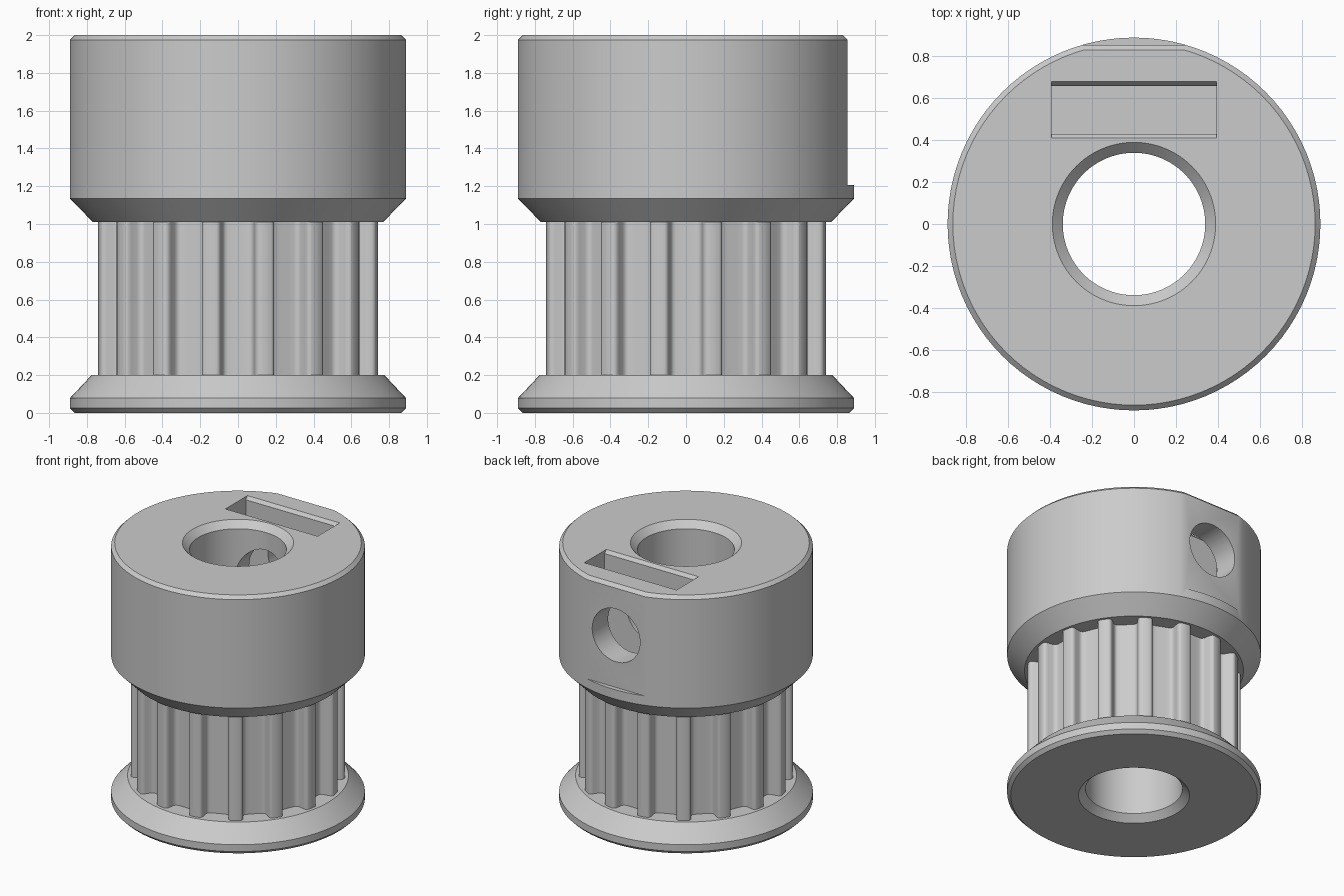
import bpy, bmesh, math

if "Cube" in bpy.data.objects:
    bpy.data.objects.remove(bpy.data.objects["Cube"])

STEPS = 96
TEETH = 16
BORE = 0.34

grey = bpy.data.materials.new("light grey metal")
grey.diffuse_color = (0.6, 0.6, 0.6, 1)
grey.use_nodes = True
grey.node_tree.nodes["Principled BSDF"].inputs["Base Color"].default_value = grey.diffuse_color


def finish(bm, name):
    bmesh.ops.recalc_face_normals(bm, faces=bm.faces[:])
    mesh = bpy.data.meshes.new(name)
    bm.to_mesh(mesh)
    bm.free()
    mesh.materials.append(grey)
    obj = bpy.data.objects.new(name, mesh)
    bpy.context.collection.objects.link(obj)
    return obj


def smooth(obj, degrees=25):
    bpy.ops.object.select_all(action='DESELECT')
    obj.select_set(True)
    bpy.context.view_layer.objects.active = obj
    bpy.ops.object.shade_smooth_by_angle(angle=math.radians(degrees))


def ring(name, profile):
    """Revolve a closed (radius, z) profile around the z axis."""
    bm = bmesh.new()
    loops = []
    for i in range(STEPS):
        a = 2 * math.pi * i / STEPS
        loops.append([bm.verts.new((r * math.cos(a), r * math.sin(a), z)) for r, z in profile])
    n = len(profile)
    for i in range(STEPS):
        p, q = loops[i], loops[(i + 1) % STEPS]
        for j in range(n):
            k = (j + 1) % n
            bm.faces.new((p[j], q[j], q[k], p[k]))
    return finish(bm, name)


def extruded_x(name, profile, half):
    """Extrude a closed (y, z) profile from -half to +half along x."""
    bm = bmesh.new()
    face = bm.faces.new([bm.verts.new((-half, y, z)) for y, z in profile])
    out = bmesh.ops.extrude_face_region(bm, geom=[face])
    verts = [v for v in out["geom"] if isinstance(v, bmesh.types.BMVert)]
    bmesh.ops.translate(bm, verts=verts, vec=(2 * half, 0, 0))
    return finish(bm, name)


def cut(target, cutter):
    cutter.hide_render = True
    bpy.context.view_layer.objects.active = target
    mod = target.modifiers.new("cut", 'BOOLEAN')
    mod.operation = 'DIFFERENCE'
    mod.solver = 'EXACT'
    mod.object = cutter
    bpy.ops.object.modifier_apply(modifier=mod.name)
    bpy.data.objects.remove(cutter, do_unlink=True)


# Bottom flange with chamfered rim and bore
flange = ring("bottom_flange", [
    (0.39, 0), (0.865, 0), (0.89, 0.025), (0.89, 0.078),
    (0.775, 0.2), (BORE, 0.2), (BORE, 0.05)])
smooth(flange)

# Hub
hub = ring("hub", [
    (BORE, 1.01), (0.768, 1.01), (0.89, 1.135), (0.89, 1.975),
    (0.865, 2), (0.39, 2), (BORE, 1.95)])

# Flat on the back of the hub, with chamfered top edge
cut(hub, extruded_x("flat_cutter", [
    (0.855, 1.207), (0.855, 1.975), (0.80, 2.03), (1.1, 2.03), (1.1, 1.207)], 0.7))

# Nut slot with chamfered mouth
cut(hub, extruded_x("slot_cutter", [
    (0.43, 1.21), (0.66, 1.21), (0.66, 1.975), (0.70, 2.025),
    (0.39, 2.025), (0.43, 1.975)], 0.395))

# Set screw hole from the flat into the bore
bpy.ops.mesh.primitive_cylinder_add(vertices=48, radius=0.205, depth=1.1,
                                    location=(0, 0.6, 1.61), rotation=(math.pi / 2, 0, 0))
screw = bpy.context.object
screw.data.materials.append(grey)
cut(hub, screw)
smooth(hub)

# Toothed barrel: one tooth pitch as (degrees from tooth centre, radius)
half_tooth = [(0, 0.75), (2.4, 0.75), (3.3, 0.745), (3.9, 0.733), (4.1, 0.715),
              (4.2, 0.68), (4.6, 0.664), (5.4, 0.654), (6.6, 0.65), (9, 0.648)]
pitch = [(-a, r) for a, r in reversed(half_tooth[1:])] + half_tooth
step = 360 / TEETH
outline = [(math.radians(step * (t + 0.5) + a), r) for t in range(TEETH) for a, r in pitch]

bm = bmesh.new()


def wall(points):
    lo, hi = ([bm.verts.new((r * math.cos(a), r * math.sin(a), z)) for a, r in points]
              for z in (0.2, 1.01))
    for i in range(len(points)):
        j = (i + 1) % len(points)
        bm.faces.new((lo[i], lo[j], hi[j], hi[i]))


wall(outline)
wall([(-2 * math.pi * i / STEPS, BORE) for i in range(STEPS)])
# Ends joining the outer wall to the bore
for z in (0.2, 1.01):
    edges = [e for e in bm.edges if all(abs(v.co.z - z) < 1e-5 for v in e.verts)]
    bmesh.ops.triangle_fill(bm, edges=edges, use_beauty=True)
barrel = finish(bm, "toothed_barrel")
smooth(barrel, 40)
